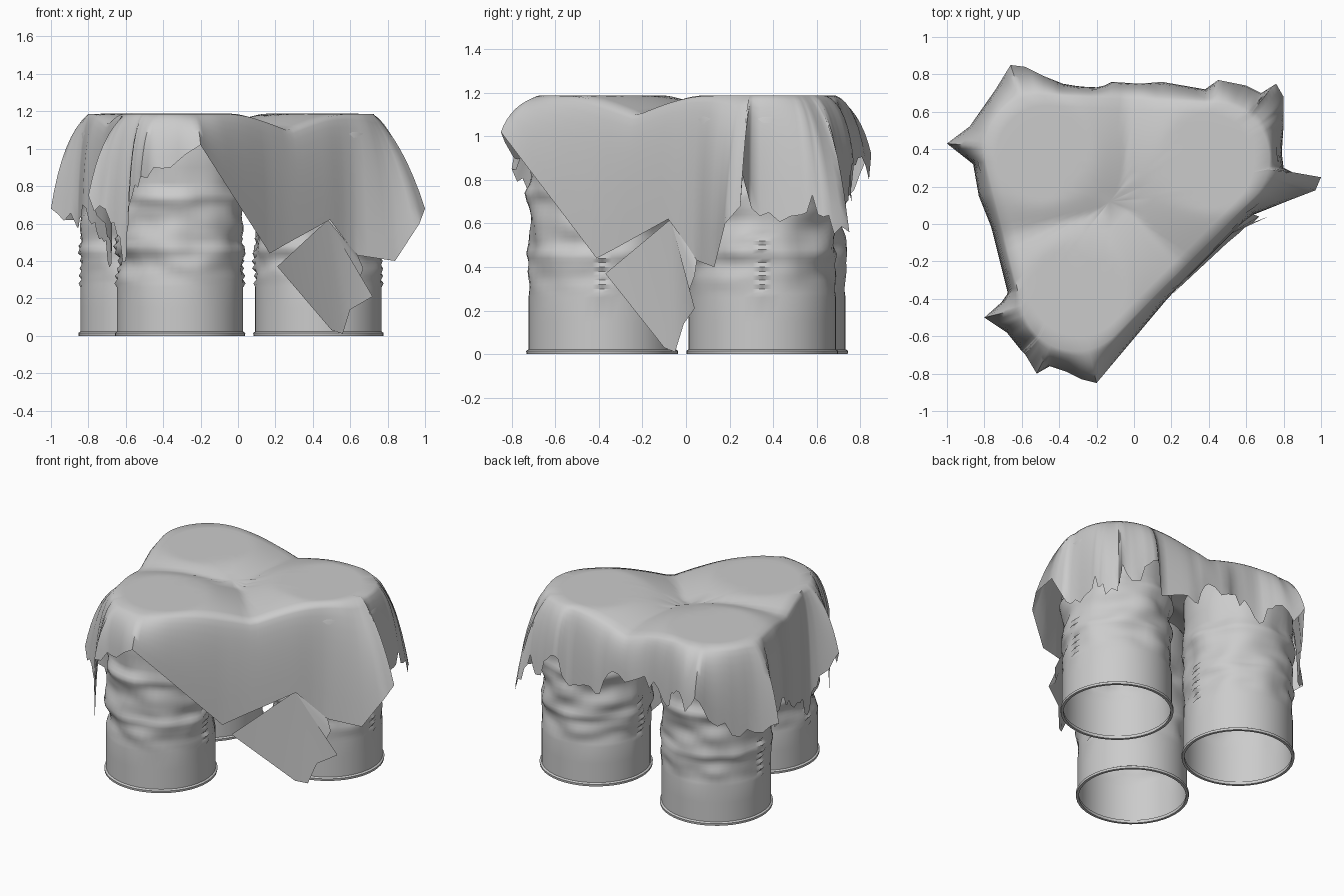
import bpy, bmesh, math, random
from mathutils import Vector, noise

if "Cube" in bpy.data.objects:
    bpy.data.objects.remove(bpy.data.objects["Cube"])

random.seed(4)
CENTERS = [Vector((-0.31, -0.385)), Vector((0.43, 0.35)), Vector((-0.505, 0.395))]
TOP = 1.187


def make_object(name, bm, angle, recalc=True):
    if recalc:
        bmesh.ops.recalc_face_normals(bm, faces=bm.faces)
    mesh = bpy.data.meshes.new(name)
    bm.to_mesh(mesh)
    bm.free()
    ob = bpy.data.objects.new(name, mesh)
    bpy.context.collection.objects.link(ob)
    bpy.ops.object.select_all(action='DESELECT')
    ob.select_set(True)
    bpy.context.view_layer.objects.active = ob
    bpy.ops.object.shade_smooth_by_angle(angle=math.radians(angle))
    return ob


# Dented steel drums, open below: lathed profile, crushed around the ribs
def drum(name, c, seed):
    prof = [(0.330, 0.02), (0.33, 0.0), (0.347, 0.0), (0.349, 0.015), (0.338, 0.022),
            (0.338, 0.15), (0.338, 0.26)]
    for i in range(28):
        z = 0.28 + i * 0.02
        rib = sum(0.011 * math.exp(-((z - zr) / 0.028) ** 2) for zr in (0.46, 0.74))
        prof.append((0.337 + rib, z))
    prof += [(0.337, 0.9), (0.337, 1.08), (0.32, 1.11)]
    n = 48
    bm = bmesh.new()
    rings = []
    for k, (r, z) in enumerate(prof):
        ring = []
        crush = max(0, min(1, (z - 0.26) / 0.1, (0.95 - z) / 0.1))
        for i in range(n):
            a = math.tau * i / n
            d = noise.noise((2 * math.cos(a) + seed * 7, 2 * math.sin(a), z * 9))
            rr = r + crush * min(0.008, 0.03 * d - 0.004)
            if i in (0, n // 2) and 0.26 < z < 0.55:      # torn zigzag seam
                rr += 0.012 if k % 2 else -0.008
            ring.append(bm.verts.new((c.x + rr * math.cos(a), c.y + rr * math.sin(a), z)))
        rings.append(ring)
    for a, b in zip(rings, rings[1:]):
        for i in range(n):
            j = (i + 1) % n
            bm.faces.new((a[i], a[j], b[j], b[i]))
    bm.faces.new(rings[-1])
    make_object(name, bm, 45, recalc=False)


for i, (nm, c) in enumerate(zip(("front_drum", "right_drum", "left_drum"), CENTERS)):
    drum(nm, c, i + 1)

# Ragged hem of the tarp, counter-clockwise from the front tip
HEM = [(-.20, -.85, 1.02), (.17, -.41, .44), (.48, -.07, .62), (.64, .05, .43),
       (.84, .13, .40), (.97, .18, .60), (1.0, .25, .68), (.88, .26, .82), (.80, .30, .67),
       (.79, .38, .65), (.80, .53, .64), (.80, .58, .73), (.80, .68, .55), (.76, .75, .56),
       (.68, .70, .80), (.60, .74, .70), (.45, .77, .88), (.38, .72, .68), (.15, .76, .70),
       (.03, .75, .88), (-.12, .76, .86), (-.20, .72, .90), (-.38, .75, .75), (-.48, .79, .90),
       (-.58, .84, .80), (-.66, .85, .92), (-.74, .72, .70), (-.88, .52, .62),
       (-1.0, .43, .68), (-.86, .32, .58), (-.83, .15, .70), (-.75, -.05, .55),
       (-.70, -.20, .50), (-.66, -.35, .38), (-.71, -.42, .60), (-.80, -.50, .75),
       (-.68, -.58, .60), (-.60, -.68, .40), (-.58, -.70, .70), (-.52, -.80, .85),
       (-.45, -.76, .90), (-.36, -.79, .90), (-.28, -.83, .97)]


def core_point(p):
    best = None
    for i in range(3):
        a, b = CENTERS[i], CENTERS[(i + 1) % 3]
        t = max(0, min(1, (p - a).dot(b - a) / (b - a).length_squared))
        q = a.lerp(b, t)
        if best is None or (q - p).length < (best - p).length:
            best = q
    return best


def top_z(p):
    d = max(0, min((p - c).length for c in CENTERS) - 0.28)
    return TOP - 0.36 * d * d / (d + 0.08)


# Tarp: sagging top over the drums, curving into hanging sides
bm = bmesh.new()
mid = Vector((-0.13, 0.12))
hub = bm.verts.new((mid.x, mid.y, top_z(mid)))
cols = []
for i, h in enumerate(HEM):
    a, b = Vector(h), Vector(HEM[(i + 1) % len(HEM)])
    steps = max(2, round((b - a).length / 0.05))
    for s in range(steps):
        p = a.lerp(b, s / steps)
        if s and (p.y > 0.3 or p.x < -0.4):
            p.z += random.uniform(-0.05, 0.05)
        q = core_point(p.xy)
        out = (p.xy - q).normalized()
        reach = max((p.xy - q).length, 0.35)
        p.xy = q + out * reach
        sh = q + out * 0.295
        z0 = top_z(sh)
        col = []
        for k in range(1, 11):
            v = mid.lerp(sh, k / 10)
            col.append((v.x, v.y, top_z(v)))
        start = Vector((sh.x, sh.y, z0))
        ctrl = sh.lerp(p.xy, max(0.58, min(0.9, 0.9 - 1.6 * (reach - 0.37)))).to_3d()
        ctrl.z = z0 - (z0 - p.z) * max(0.1, min(0.28, 0.1 + (reach - 0.37)))
        for k in range(1, 9):
            t = k / 8
            col.append(start * (1 - t) ** 2 + ctrl * 2 * t * (1 - t) + p * t * t)
        cols.append([bm.verts.new(v) for v in col])
for a, b in zip(cols, cols[1:] + cols[:1]):
    bm.faces.new((hub, a[0], b[0]))
    for k in range(len(a) - 1):
        bm.faces.new((a[k], a[k + 1], b[k + 1], b[k]))
make_object("tarp", bm, 60)

# Long torn flap hanging to the ground at the front right
FLAP = [(.48, -.07, .62), (.21, -.37, .37), (.50, -.10, .03), (.56, -.05, .01),
        (.60, -.01, .14), (.72, .04, .21), (.64, .01, .28), (.67, .04, .36), (.64, .05, .43)]
bm = bmesh.new()
vs = [bm.verts.new(v) for v in FLAP]
for i in range(1, len(vs) - 1):
    bm.faces.new((vs[0], vs[i], vs[i + 1]))
make_object("tarp_flap", bm, 60, recalc=False)
